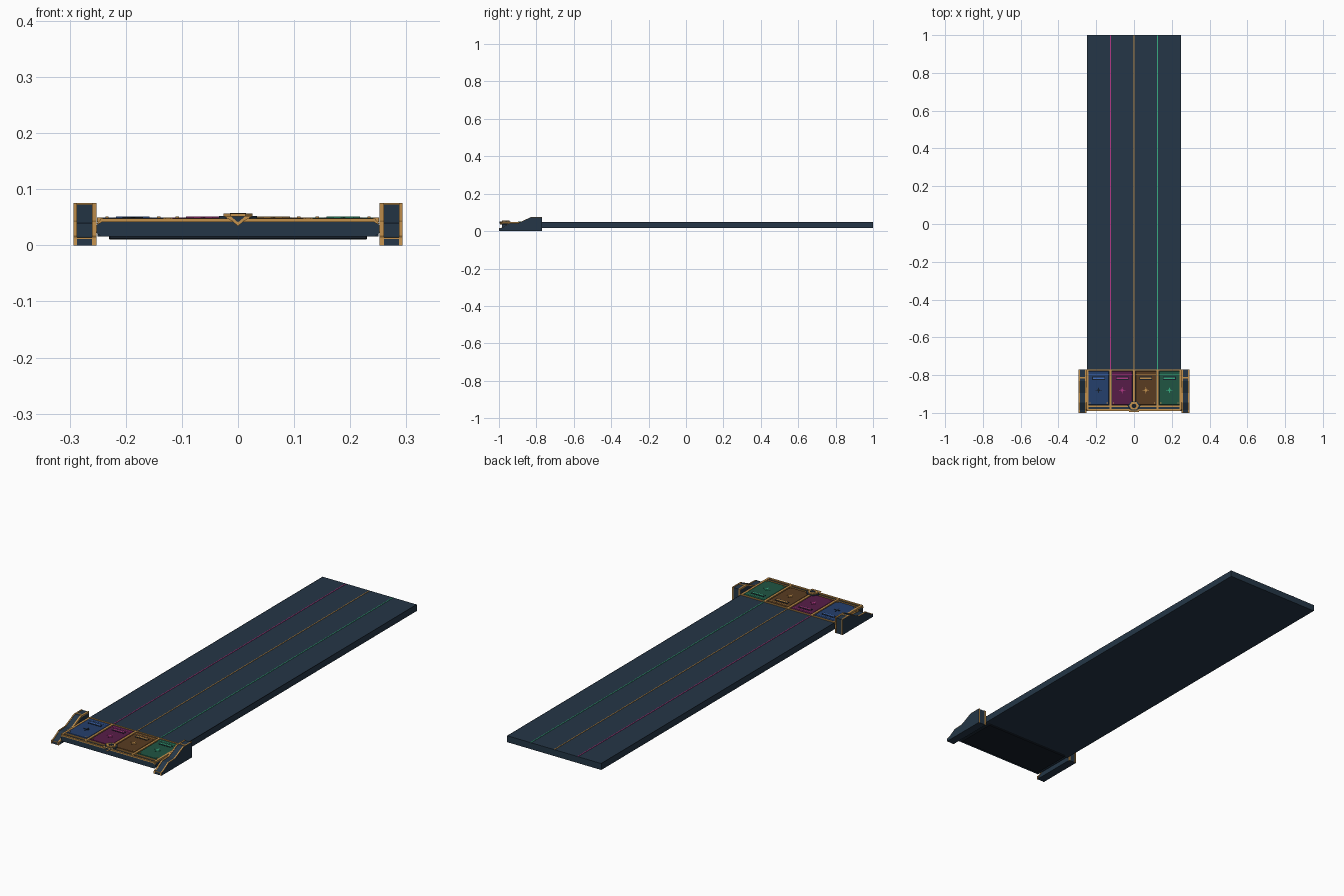
import bpy, bmesh, math
from mathutils import Vector

if "Cube" in bpy.data.objects:
    bpy.data.objects.remove(bpy.data.objects["Cube"])


def mat(name, r, g, b):
    m = bpy.data.materials.new(name)
    m.diffuse_color = (r, g, b, 1)
    m.use_nodes = True
    m.node_tree.nodes["Principled BSDF"].inputs["Base Color"].default_value = m.diffuse_color
    return m


NAVY = mat("navy", 0.018, 0.037, 0.063)
DARK = mat("dark navy", 0.008, 0.013, 0.022)
GOLD = mat("gold", 0.56, 0.29, 0.075)
BLUE = mat("deep blue", 0.018, 0.05, 0.15)
PURPLE = mat("deep magenta", 0.095, 0.012, 0.065)
BROWN = mat("bronze brown", 0.10, 0.045, 0.015)
GREEN = mat("deep green", 0.014, 0.09, 0.055)
L_BLUE = mat("bright blue", 0.06, 0.17, 0.55)
L_PINK = mat("bright magenta", 0.45, 0.04, 0.24)
L_GREEN = mat("bright green", 0.04, 0.42, 0.22)


def finish(bm, name, material, bevel=0):
    bmesh.ops.recalc_face_normals(bm, faces=bm.faces)
    me = bpy.data.meshes.new(name)
    bm.to_mesh(me)
    bm.free()
    me.materials.append(material)
    ob = bpy.data.objects.new(name, me)
    bpy.context.collection.objects.link(ob)
    if bevel:
        mod = ob.modifiers.new("bevel", 'BEVEL')
        mod.width = bevel
        mod.segments = 1
    return ob


def box(name, x0, x1, y0, y1, z0, z1, material, bevel=0):
    bm = bmesh.new()
    bmesh.ops.create_cube(bm, size=1)
    for v in bm.verts:
        v.co = Vector(((x0 + x1) / 2 + v.co.x * (x1 - x0),
                       (y0 + y1) / 2 + v.co.y * (y1 - y0),
                       (z0 + z1) / 2 + v.co.z * (z1 - z0)))
    return finish(bm, name, material, bevel)


def prism(name, pts, axis, a, b, material):
    """Extrude a 2D outline along one axis from a to b."""
    def place(p, t):
        c = list(p)
        c.insert(axis, t)
        return c
    bm = bmesh.new()
    lo = [bm.verts.new(place(p, a)) for p in pts]
    hi = [bm.verts.new(place(p, b)) for p in pts]
    bm.faces.new(lo)
    bm.faces.new(hi)
    n = len(pts)
    for i in range(n):
        bm.faces.new((lo[i], lo[(i + 1) % n], hi[(i + 1) % n], hi[i]))
    return finish(bm, name, material)


# Long lane board and its divider lines
box("board", -0.25, 0.25, -0.78, 1.0, 0.016, 0.047, NAVY)
for x, m in ((-0.125, L_PINK), (0, GOLD), (0.125, L_GREEN)):
    box("lane_line", x - 0.002, x + 0.002, -0.77, 1.0, 0.046, 0.0485, m)
for s in (-1, 1):
    box("board_edge_line", s * 0.249 - 0.001, s * 0.249 + 0.001, -0.77, 1.0, 0.045, 0.0475, DARK)

# Key console with a chamfered cross-section, and its under plate
section = [(-0.245, 0.016), (0.245, 0.016), (0.252, 0.022), (0.252, 0.036),
           (0.243, 0.044), (-0.243, 0.044), (-0.252, 0.036), (-0.252, 0.022)]
prism("console", section, 1, -0.985, -0.77, NAVY)
box("under_plate", -0.23, 0.23, -0.97, -0.77, 0.010, 0.018, DARK, 0.002)

# Gold frame around the keys
box("frame_front", -0.245, 0.245, -0.989, -0.980, 0.042, 0.048, GOLD)
box("frame_inner", -0.245, 0.245, -0.968, -0.961, 0.042, 0.048, GOLD)
box("frame_back", -0.245, 0.245, -0.776, -0.769, 0.042, 0.050, GOLD)
for x in (-0.246, -0.125, 0, 0.125, 0.246):
    box("frame_divider", x - 0.005, x + 0.005, -0.985, -0.77, 0.042, 0.050, GOLD)
for s in (-1, 1):
    prism("corner_trim", [(s * 0.225, 0.048), (s * 0.243, 0.048), (s * 0.253, 0.038),
                          (s * 0.248, 0.038), (s * 0.240, 0.043), (s * 0.225, 0.043)],
          1, -0.989, -0.981, GOLD)

# Four coloured keys with glow line, slot and star
keys = ((BLUE, L_BLUE), (PURPLE, L_PINK), (BROWN, GOLD), (GREEN, L_GREEN))
for i, (base, bright) in enumerate(keys):
    x = -0.1875 + 0.125 * i
    box("key", x - 0.055, x + 0.055, -0.957, -0.779, 0.042, 0.049, base, 0.002)
    box("key_glow_line", x - 0.055, x + 0.055, -0.797, -0.793, 0.046, 0.050, bright)
    box("key_slot", x - 0.034, x + 0.034, -0.826, -0.808, 0.046, 0.050, DARK)
    box("key_slot_bar", x - 0.030, x + 0.030, -0.821, -0.813, 0.047, 0.0515, bright if i else L_BLUE)
    star = []
    for k in range(8):
        r = 0.018 if k % 2 == 0 else 0.005
        a = k * math.pi / 4
        star.append((x + r * math.cos(a), -0.88 + r * math.sin(a)))
    prism("key_star", star, 2, 0.047, 0.0505, DARK if i == 0 else bright)
    for s in (-1, 1):
        box("key_rivet", x + s * 0.046 - 0.003, x + s * 0.046 + 0.003, -0.950, -0.944,
            0.047, 0.051, GOLD)

# Centre emblem: faceted gold badge with a dark core and a front point
def ring(rx, ry):
    return [(rx * math.cos(k * math.pi / 3), -0.963 + ry * math.sin(k * math.pi / 3))
            for k in range(6)]


prism("emblem_base", ring(0.034, 0.028), 2, 0.044, 0.052, NAVY)
prism("emblem_badge", ring(0.026, 0.023), 2, 0.050, 0.057, GOLD)
prism("emblem_core", ring(0.014, 0.012), 2, 0.054, 0.058, DARK)
prism("emblem_point", [(-0.026, 0.052), (0.026, 0.052), (0.010, 0.043), (0, 0.034),
                       (-0.010, 0.043)], 1, -0.994, -0.980, GOLD)
prism("emblem_point_inset", [(-0.012, 0.051), (0.012, 0.051), (0, 0.041)],
      1, -0.996, -0.990, NAVY)

# Side rails: stepped profile with gold strips along both top edges
top = [(-1.0, 0.013), (-0.985, 0.016), (-0.945, 0.040), (-0.895, 0.042), (-0.83, 0.073), (-0.77, 0.073)]
outline = [(-1.0, 0.0)] + top + [(-0.77, 0.0)]
cover = [(-1.001, 0.0)] + [(y, z + 0.002) for y, z in top] + [(-0.769, 0.074), (-0.769, 0.0)]
skin = [(-0.773, 0.0)] + [(y, z - 0.004) for y, z in reversed(top[1:-1])] + [(-0.996, 0.009), (-0.996, 0.0)]
cover[-2] = (-0.769, 0.075)
skin.insert(1, (-0.773, 0.069))
for s in (-1, 1):
    prism("side_rail", outline, 0, s * 0.2535, s * 0.2935, NAVY)
    for a, b in ((0.2525, 0.260), (0.287, 0.2930)):
        prism("rail_trim", cover + skin, 0, s * a, s * b, GOLD)
    for y, z in ((-0.999, 0.012), (-0.815, 0.0735)):
        box("rail_cross_bar", s * 0.273 - 0.019, s * 0.273 + 0.019, y - 0.002, y + 0.004,
            z - 0.001, z + 0.0015, GOLD)
